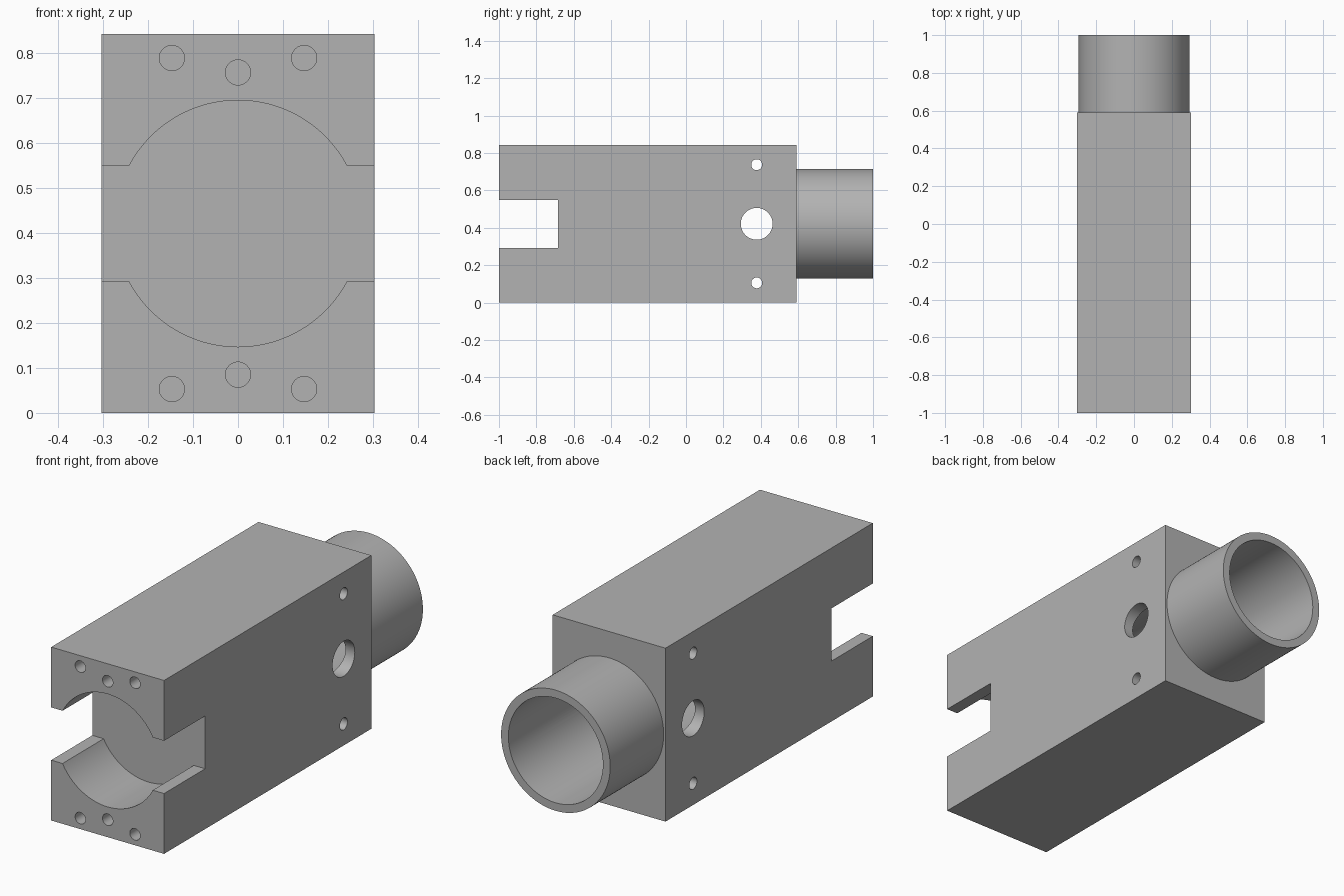
import bpy
from math import pi

default = bpy.data.objects.get("Cube")
if default:
    bpy.data.objects.remove(default, do_unlink=True)

grey = bpy.data.materials.new("machined grey")
grey.use_nodes = True
colour = (0.45, 0.45, 0.45, 1)
grey.diffuse_color = colour
grey.node_tree.nodes["Principled BSDF"].inputs["Base Color"].default_value = colour

HALF_W, HEIGHT, BODY_BACK = 0.303, 0.842, 0.59
MID = HEIGHT / 2
CROSS_Y = 0.378


def box(name, x, y, z):
    """Box between (min, max) pairs on each axis."""
    spans = (x, y, z)
    bpy.ops.mesh.primitive_cube_add(size=1, location=[(a + b) / 2 for a, b in spans])
    ob = bpy.context.object
    ob.name = name
    ob.scale = [b - a for a, b in spans]
    bpy.ops.object.transform_apply(location=True, rotation=True, scale=True)
    return ob


def rod(name, axis, radius, start, end, u, z, sides=96):
    """Cylinder along x or y; u is its position on the other level axis."""
    centre = (start + end) / 2
    along_x = axis == "x"
    bpy.ops.mesh.primitive_cylinder_add(
        vertices=sides, radius=radius, depth=end - start,
        location=(centre, u, z) if along_x else (u, centre, z),
        rotation=(0, pi / 2, 0) if along_x else (pi / 2, 0, 0))
    ob = bpy.context.object
    ob.name = name
    bpy.ops.object.transform_apply(location=True, rotation=True, scale=True)
    return ob


def combine(target, tool, operation):
    mod = target.modifiers.new(tool.name, "BOOLEAN")
    mod.operation, mod.solver, mod.object = operation, "EXACT", tool
    bpy.context.view_layer.objects.active = target
    bpy.ops.object.modifier_apply(modifier=mod.name)
    bpy.data.objects.remove(tool, do_unlink=True)


# Block with the round spigot at the back
body = box("housing_block", (-HALF_W, HALF_W), (-1, BODY_BACK), (0, HEIGHT))
combine(body, rod("spigot", "y", 0.293, 0.4, 1, 0, MID, 128), "UNION")

# Front slot, round pocket and rear bore
cutters = [
    box("slot", (-0.5, 0.5), (-1.1, -0.685), (0.293, 0.549)),
    rod("pocket", "y", 0.274, -1.1, -0.685, 0, MID, 128),
    rod("bore", "y", 0.254, -0.4, 1.1, 0, MID, 128),
    rod("cross_hole", "x", 0.085, -0.5, 0.5, CROSS_Y, MID, 64),
]

# Pin holes through the sides and screw holes in the front, mirrored top to bottom
for side in (-1, 1):
    cutters.append(rod("pin_hole", "x", 0.029, -0.5, 0.5, CROSS_Y, MID + side * 0.316, 32))
    for x, offset in ((-0.147, 0.368), (0, 0.336), (0.147, 0.368)):
        cutters.append(rod("screw_hole", "y", 0.028, -1.1, -0.7, x, MID + side * offset, 32))

for cutter in cutters:
    combine(body, cutter, "DIFFERENCE")

body.data.materials.clear()
body.data.materials.append(grey)
bpy.ops.object.select_all(action="DESELECT")
body.select_set(True)
bpy.context.view_layer.objects.active = body
bpy.ops.object.shade_smooth_by_angle(angle=pi / 6)
